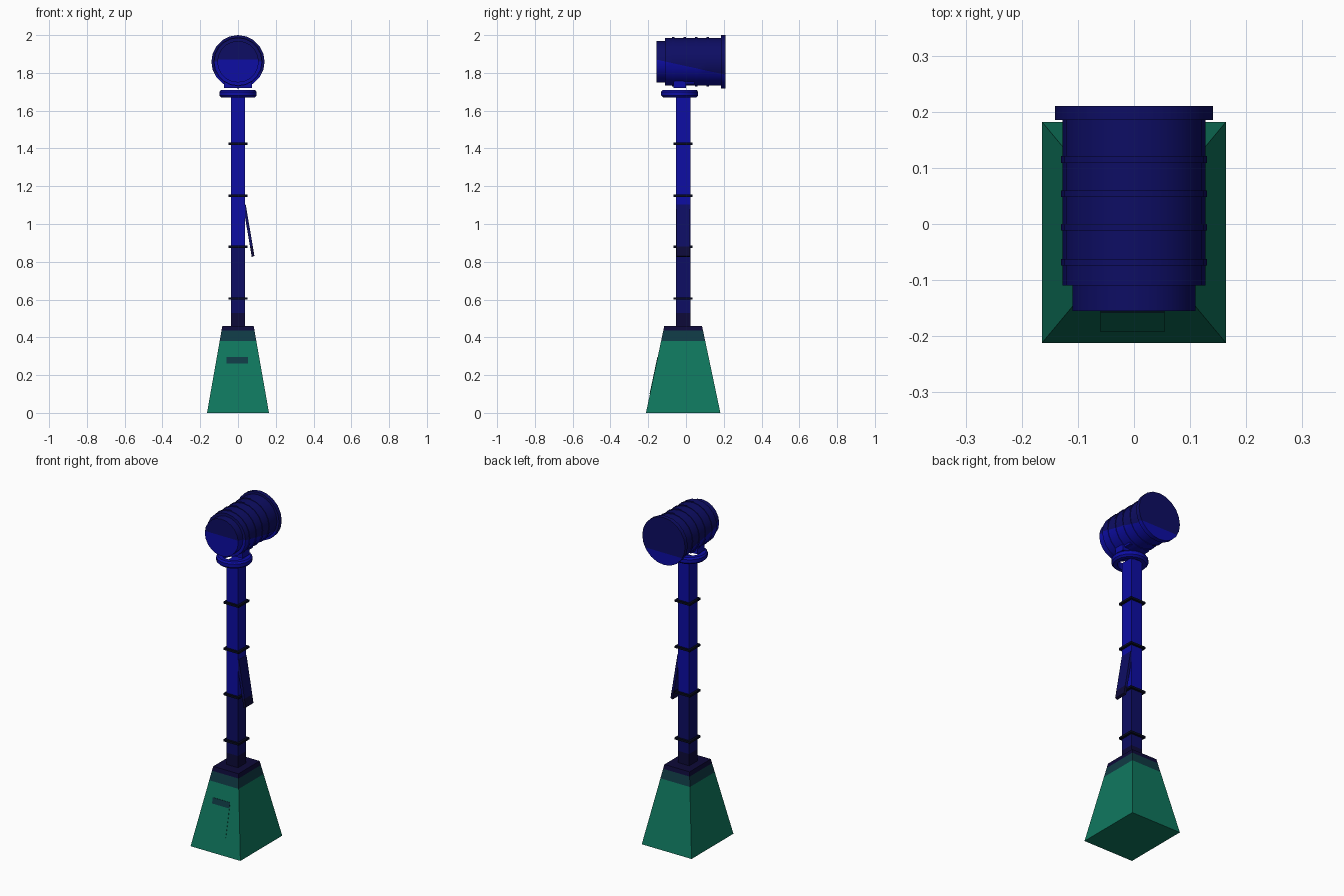
import bpy, bmesh, math
from mathutils import Vector, Matrix

if "Cube" in bpy.data.objects:
    bpy.data.objects.remove(bpy.data.objects["Cube"])

def mat(name, c):
    m = bpy.data.materials.new(name)
    m.diffuse_color = (*c, 1)
    m.use_nodes = True
    m.node_tree.nodes["Principled BSDF"].inputs["Base Color"].default_value = m.diffuse_color
    return m

GREEN = mat("green", (0.005, 0.185, 0.112))
TEAL = mat("dark_teal", (0.005, 0.042, 0.058))
BLUE = mat("bright_blue", (0.004, 0.004, 0.37))
NAVY = mat("navy", (0.004, 0.004, 0.125))
DARK = mat("dark_navy", (0.004, 0.003, 0.04))
BLACK = mat("near_black", (0.002, 0.003, 0.014))
CY = -0.015  # y of the post axis

def finish(bm, name, mats, rule=None, cuts=(), smooth=False):
    """cuts: (point, normal) planes that split colour zones; rule(centre) -> index"""
    for co, no in cuts:
        bmesh.ops.bisect_plane(bm, geom=bm.verts[:] + bm.edges[:] + bm.faces[:],
                               dist=1e-5, plane_co=co, plane_no=no)
    bmesh.ops.recalc_face_normals(bm, faces=bm.faces[:])
    if rule:
        for f in bm.faces:
            f.material_index = rule(f.calc_center_median())
    me = bpy.data.meshes.new(name)
    bm.to_mesh(me)
    bm.free()
    for m in mats:
        me.materials.append(m)
    ob = bpy.data.objects.new(name, me)
    bpy.context.collection.objects.link(ob)
    if smooth:
        bpy.ops.object.select_all(action='DESELECT')
        ob.select_set(True)
        bpy.context.view_layer.objects.active = ob
        bpy.ops.object.shade_smooth_by_angle(angle=math.radians(25))
    return ob

def taper(z0, z1, a, b, cy=CY):
    """box from z0 to z1 with bottom half size a and top half size b"""
    bm = bmesh.new()
    bmesh.ops.create_cube(bm, size=2)
    for v in bm.verts:
        h = b if v.co.z > 0 else a
        v.co = (v.co.x * h[0], cy + v.co.y * h[1], z1 if v.co.z > 0 else z0)
    return bm

def lathe(profile, n, closed=False):
    """spin (radius, height) points round z"""
    bm = bmesh.new()
    rings = []
    for r, h in profile:
        if r == 0:
            rings.append([bm.verts.new((0, 0, h))] * n)
        else:
            rings.append([bm.verts.new((r * math.cos(2 * math.pi * i / n),
                                        r * math.sin(2 * math.pi * i / n), h)) for i in range(n)])
    pairs = list(zip(rings, rings[1:])) + ([(rings[-1], rings[0])] if closed else [])
    for a, b in pairs:
        for i in range(n):
            j = (i + 1) % n
            bm.faces.new(list(dict.fromkeys((a[i], a[j], b[j], b[i]))))
    return bm

def zcut(z):
    return (Vector((0, 0, z)), Vector((0, 0, 1)))

# tapered base with dark bands at the top
finish(taper(0, 0.46, (0.164, 0.197), (0.083, 0.1)), "base", [GREEN, TEAL, DARK],
       lambda c: 2 if c.z > 0.435 else 1 if c.z > 0.38 else 0, [zcut(0.38), zcut(0.435)])

# door plate lying on the sloped front
bm = bmesh.new()
bmesh.ops.create_cube(bm, size=1)
for v in bm.verts:
    z = 0.1 if v.co.z < 0 else 0.295
    v.co = (-0.003 + v.co.x * 0.114, -0.212 + z * 0.211 + v.co.y * 0.004, z)
finish(bm, "base_door", [GREEN, TEAL], lambda c: 1 if c.z > 0.262 else 0, [zcut(0.262)])

# square post, darker toward the foot
finish(taper(0.45, 1.675, (0.037, 0.038), (0.037, 0.038)), "post", [BLUE, NAVY, DARK],
       lambda c: 2 if c.z < 0.53 else 1 if c.z < 0.88 else 0, [zcut(0.53), zcut(0.88)])

# thin collars round the post
for i, z in enumerate((0.605, 0.88, 1.15, 1.425)):
    finish(taper(z - 0.006, z + 0.006, (0.05, 0.05), (0.05, 0.05)), f"post_collar_{i + 1}", [BLACK])

# slanted side flap
bm = bmesh.new()
bmesh.ops.create_cube(bm, size=1)
for v in bm.verts:
    x, z = (0.034, 1.10) if v.co.z > 0 else (0.08, 0.828)
    v.co = (x + v.co.x * 0.014, CY + v.co.y * 0.073, z + v.co.x * 0.006)
finish(bm, "side_flap", [NAVY, DARK], lambda c: 1 if c.z < 0.88 else 0, [zcut(0.88)])

# open support ring at the top of the post
bm = lathe([(0.066, 1.67), (0.088, 1.67), (0.098, 1.68), (0.098, 1.70), (0.09, 1.71), (0.066, 1.71)], 20, True)
bmesh.ops.translate(bm, verts=bm.verts, vec=(0, -0.034, 0))
finish(bm, "support_ring", [BLUE], smooth=True)

# bracket under the head
finish(taper(1.72, 1.78, (0.075, 0.032), (0.075, 0.032), -0.033), "bracket_front", [BLUE])
finish(taper(1.74, 1.775, (0.065, 0.024), (0.065, 0.024), 0.022), "bracket_rear", [BLUE])

# ribbed drum head along y, dark above a sloping line
prof = [(0, -0.155), (0.11, -0.155), (0.11, -0.11), (0.127, -0.11)]
for y in (-0.068, -0.006, 0.054, 0.115):
    prof += [(0.127, y - 0.006), (0.130, y - 0.006), (0.130, y + 0.006), (0.127, y + 0.006)]
prof += [(0.127, 0.185), (0.141, 0.185), (0.141, 0.21), (0, 0.21)]
bm = lathe(prof, 20)
bmesh.ops.transform(bm, verts=bm.verts,
                    matrix=Matrix.Translation((0, 0, 1.859)) @ Matrix.Rotation(math.radians(-90), 4, 'X'))
p, n = Vector((0, 0, 1.836)), Vector((0, 0.22, 1))
finish(bm, "drum_head", [BLUE, NAVY], lambda c: 1 if (c - p).dot(n) > 0 else 0, [(p, n)], smooth=True)
